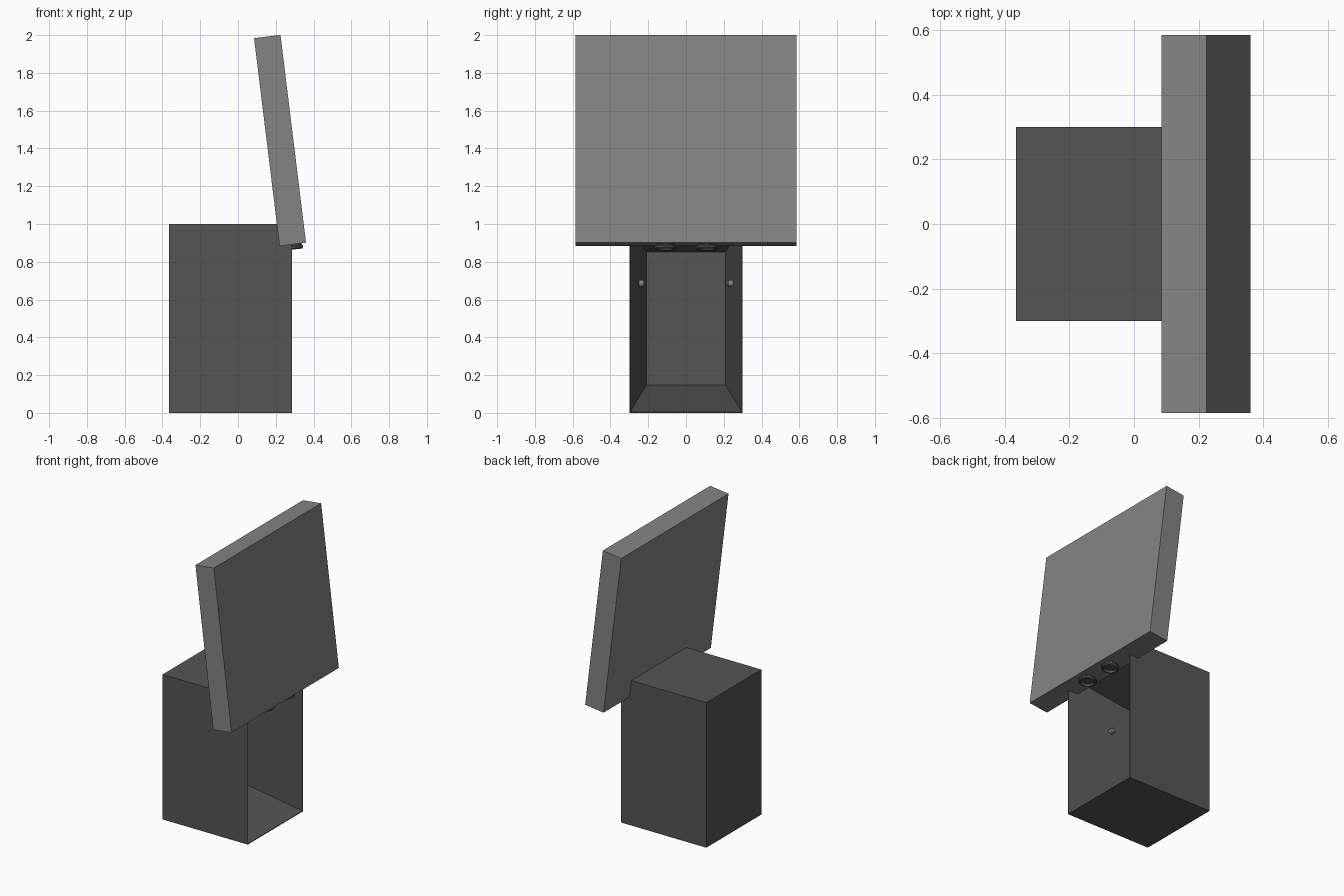
import bpy, bmesh, math
from mathutils import Matrix, Vector

if "Cube" in bpy.data.objects:
    bpy.data.objects.remove(bpy.data.objects["Cube"])


def material(name, v):
    m = bpy.data.materials.new(name)
    m.diffuse_color = (v, v, v, 1)
    m.use_nodes = True
    m.node_tree.nodes["Principled BSDF"].inputs["Base Color"].default_value = m.diffuse_color
    return m


dark = material("dark grey", 0.09)
mid = material("mid grey", 0.23)


def finish(bm, name, mat, matrix=None, smooth=False):
    bmesh.ops.recalc_face_normals(bm, faces=bm.faces[:])
    if matrix is not None:
        bm.transform(matrix)
    me = bpy.data.meshes.new(name)
    bm.to_mesh(me)
    bm.free()
    me.materials.append(mat)
    ob = bpy.data.objects.new(name, me)
    bpy.context.collection.objects.link(ob)
    if smooth:
        bpy.ops.object.select_all(action='DESELECT')
        ob.select_set(True)
        bpy.context.view_layer.objects.active = ob
        bpy.ops.object.shade_smooth_by_angle(angle=math.radians(40))
    return ob


def box(size):
    bm = bmesh.new()
    bmesh.ops.create_cube(bm, size=1)
    bmesh.ops.scale(bm, vec=size, verts=bm.verts[:])
    return bm


def lathe(profile, sides):
    """Spin an (r, z) profile about z; both ends are capped."""
    bm = bmesh.new()
    rings = [[bm.verts.new((r * math.cos(2 * math.pi * i / sides),
                            r * math.sin(2 * math.pi * i / sides), z))
              for i in range(sides)] for r, z in profile]
    for a, b in zip(rings, rings[1:]):
        for i in range(sides):
            j = (i + 1) % sides
            bm.faces.new((a[i], a[j], b[j], b[i]))
    bm.faces.new(rings[0])
    bm.faces.new(rings[-1])
    return bm


# Cabinet: open on +x, with the cavity tapering inwards
bm = box((0.65, 0.6, 1.0))
bmesh.ops.translate(bm, vec=(-0.04, 0, 0.5), verts=bm.verts[:])
bm.faces.ensure_lookup_table()
mouth = max(bm.faces, key=lambda f: f.calc_center_median().x)
bmesh.ops.inset_region(bm, faces=[mouth], thickness=0.006)
new = bmesh.ops.extrude_face_region(bm, geom=[mouth])["geom"]
inner = [v for v in new if isinstance(v, bmesh.types.BMVert)]
if mouth.is_valid:
    bmesh.ops.delete(bm, geom=[mouth], context='FACES_ONLY')
for v in inner:
    v.co = Vector((v.co.x - 0.53, v.co.y * 0.71, 0.5 + (v.co.z - 0.5) * 0.71))
finish(bm, "cabinet", dark)

# Tilted slab standing in the cabinet's upper edge
tilt = Matrix.Translation((0.2225, 0, 1.4425)) @ Matrix.Rotation(math.radians(-7), 4, 'Y')
finish(box((0.141, 1.17, 1.108)), "panel", mid, tilt)

# Cupped round knobs under the slab
cup = [(0.048, 0.01), (0.050, -0.006), (0.057, -0.012), (0.057, -0.022),
       (0.050, -0.028), (0.043, -0.026), (0.040, -0.012)]
for side, label in ((-1, "front"), (1, "back")):
    place = tilt @ Matrix.Translation((-0.004, side * 0.11, -0.554))
    finish(lathe(cup, 24), label + "_knob", dark, place, True)

    # Small pegs on the cavity side walls
    peg = Matrix.Translation((-0.02, side * 0.26, 0.685)) @ Matrix.Rotation(side * math.pi / 2, 4, 'X')
    finish(lathe([(0.018, 0), (0.018, 0.034), (0.011, 0.042)], 12),
           label + "_peg", mid, peg, True)
